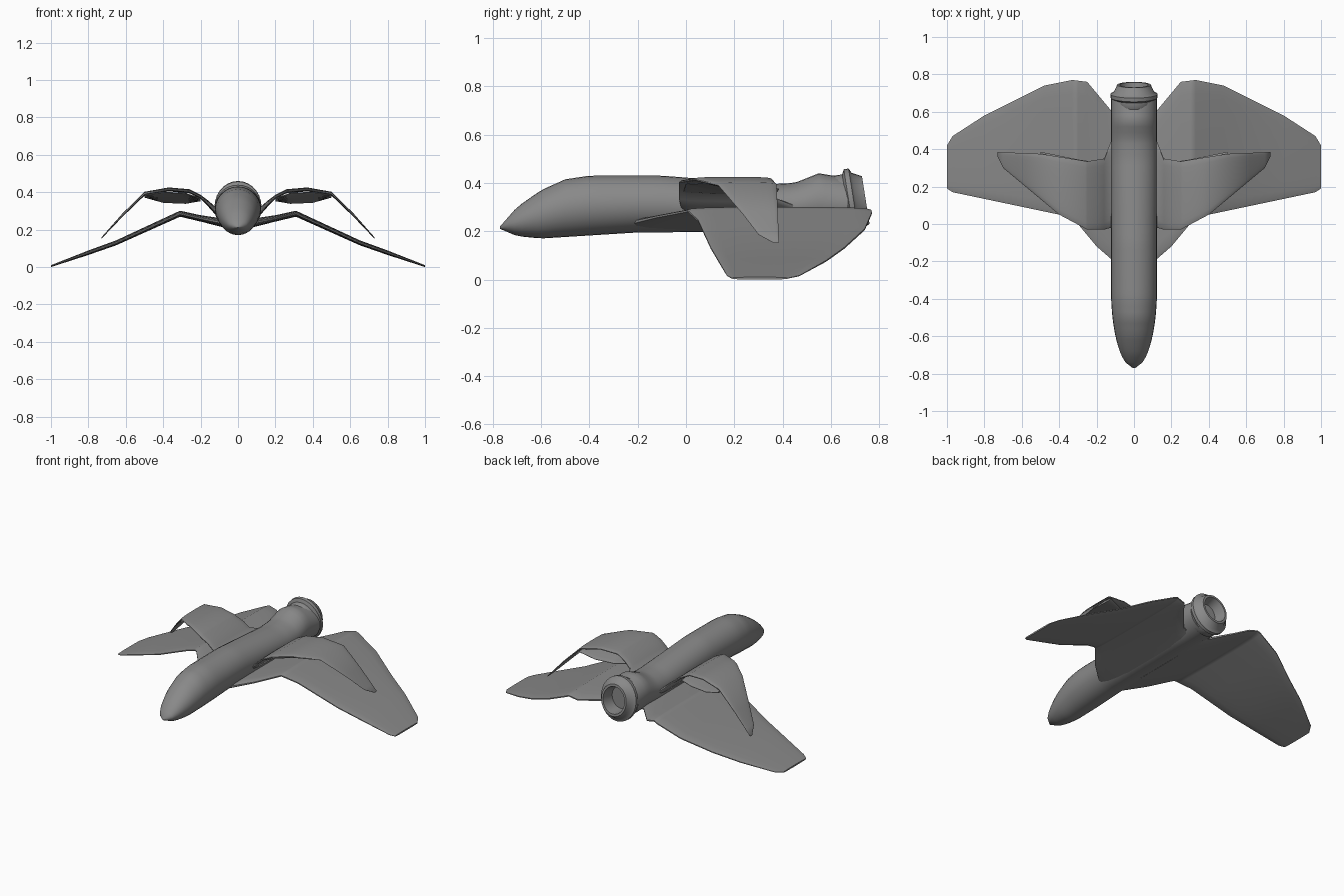
import bpy, bmesh, math
from mathutils import Matrix, Vector

if "Cube" in bpy.data.objects:
    bpy.data.objects.remove(bpy.data.objects["Cube"])

colour = (0.25, 0.25, 0.25, 1)
grey = bpy.data.materials.new("hull grey")
grey.use_nodes = True
grey.diffuse_color = colour
grey.node_tree.nodes["Principled BSDF"].inputs["Base Color"].default_value = colour


def follow(track, position):
    """Height of a straight-segment track at a position, held flat past its ends."""
    if position <= track[0][0]:
        return track[0][1]
    for (start, low), (end, high) in zip(track, track[1:]):
        if position <= end:
            return low + (high - low) * (position - start) / (end - start)
    return track[-1][1]


def loft(name, rings):
    """Skin a list of closed rings, cap both ends and shade smooth."""
    bm = bmesh.new()
    loops = [[bm.verts.new(point) for point in ring] for ring in rings]
    count = len(loops[0])
    for near, far in zip(loops, loops[1:]):
        for i in range(count):
            j = (i + 1) % count
            bm.faces.new((near[i], near[j], far[j], far[i]))
    bm.faces.new(loops[0])
    bm.faces.new(loops[-1])
    bmesh.ops.recalc_face_normals(bm, faces=bm.faces)
    mesh = bpy.data.meshes.new(name)
    bm.to_mesh(mesh)
    bm.free()
    mesh.materials.append(grey)
    part = bpy.data.objects.new(name, mesh)
    bpy.context.collection.objects.link(part)
    bpy.ops.object.select_all(action='DESELECT')
    part.select_set(True)
    bpy.context.view_layer.objects.active = part
    bpy.ops.object.shade_smooth_by_angle(angle=math.radians(45))
    return part


def ellipse(y, half_width, bottom, top, sides=28):
    """Upright elliptical ring across the fuselage direction."""
    middle, half_height = (bottom + top) / 2, (top - bottom) / 2
    angles = [math.tau * i / sides for i in range(sides)]
    return [Vector((half_width * math.cos(a), y, middle + half_height * math.sin(a)))
            for a in angles]


def wing(name, leading, trailing, height, thickness, drop=((0, 0),), steps=10):
    """Loft mirrored rounded slabs along the span, one at every bend of the outline."""
    rings = []
    for x in sorted({point[0] for point in (*leading, *trailing, *height)}):
        front, back = follow(leading, x), follow(trailing, x)
        upper, lower = [], []
        for i in range(steps + 1):
            angle = math.pi * i / steps
            along = (1 - math.cos(angle)) / 2
            y = front + (back - front) * along
            z = follow(height, x) - follow(drop, x) * along
            half = follow(thickness, x) / 2 * math.sqrt(max(0.05, math.sin(angle)))
            upper.append((x, y, z + half))
            lower.append((x, y, z - half))
        rings.append(upper + lower[::-1])
    loft(name, rings).modifiers.new("Mirror", 'MIRROR')


# Fuselage with a drooping, rounded nose and a raised tail collar
nose, tail, shoulder = -0.77, 0.67, -0.35
back_line = [(nose, 0.22), (-0.7, 0.3), (-0.6, 0.37), (-0.5, 0.415), (-0.4, 0.43),
             (-0.1, 0.43), (0.35, 0.395), (0.45, 0.4), (0.55, 0.44), (tail, 0.42)]
belly_line = [(nose, 0.21), (-0.7, 0.18), (-0.6, 0.17), (-0.2, 0.195), (tail, 0.2)]
sections = 48
hull = []
for i in range(sections + 1):
    y = nose + (tail - nose) * i / sections
    taper = max(0, (shoulder - y) / (shoulder - nose))
    half_width = 0.123 * math.sqrt(max(0.003, 1 - taper ** 2))
    hull.append(ellipse(y, half_width, follow(belly_line, y), follow(back_line, y)))
loft("fuselage", hull)

# Exhaust nozzle: flared ring and hollow outlet, tilted slightly upward
nozzle_profile = [(-0.08, 0.1), (-0.06, 0.12), (-0.02, 0.12), (-0.01, 0.14), (0.01, 0.14),
                  (0.02, 0.12), (0.06, 0.1), (0.06, 0.085), (-0.07, 0.06)]
centre = Vector((0, 0.685, 0.32))
tilt = Matrix.Rotation(math.radians(9), 3, 'X')
loft("exhaust_nozzle", [[centre + tilt @ point for point in ellipse(y, r * 0.9, -r, r)]
                        for y, r in nozzle_profile])

# Large drooping lower wings
wing("lower_wing",
     leading=[(0.05, -0.25), (0.2, -0.12), (0.3, 0), (0.4, 0.05), (0.97, 0.17), (1, 0.19)],
     trailing=[(0.1, 0.58), (0.25, 0.76), (0.33, 0.77), (0.48, 0.74), (0.8, 0.58),
               (0.97, 0.47), (1, 0.42)],
     height=[(0.05, 0.23), (0.2, 0.26), (0.31, 0.285), (0.65, 0.13), (1, 0.005)],
     thickness=[(0.05, 0.05), (0.2, 0.034), (0.8, 0.024), (1, 0.01)])

# Arched upper wings with a curved root fillet
wing("upper_wing",
     leading=[(0.05, 0), (0.16, -0.03), (0.25, -0.03), (0.4, 0.05), (0.7, 0.3), (0.73, 0.36)],
     trailing=[(0.05, 0.52), (0.12, 0.45), (0.16, 0.35), (0.25, 0.335), (0.5, 0.375),
               (0.73, 0.385)],
     height=[(0.05, 0.29), (0.12, 0.3), (0.16, 0.34), (0.2, 0.375), (0.26, 0.405),
             (0.37, 0.415), (0.5, 0.392), (0.62, 0.275), (0.73, 0.155)],
     thickness=[(0.05, 0.06), (0.2, 0.022), (0.6, 0.02), (0.73, 0.008)])

# Thin panels under the upper wings, leaving a slot at the trailing edge
wing("underwing_duct",
     leading=[(0.2, -0.01), (0.28, 0), (0.5, 0.15)],
     trailing=[(0.2, 0.33), (0.3, 0.345), (0.5, 0.386)],
     height=[(0.2, 0.365), (0.28, 0.395), (0.4, 0.4), (0.5, 0.385)],
     thickness=[(0.2, 0.012)],
     drop=[(0.2, 0.01), (0.28, 0.055), (0.4, 0.055), (0.5, 0.01)])
